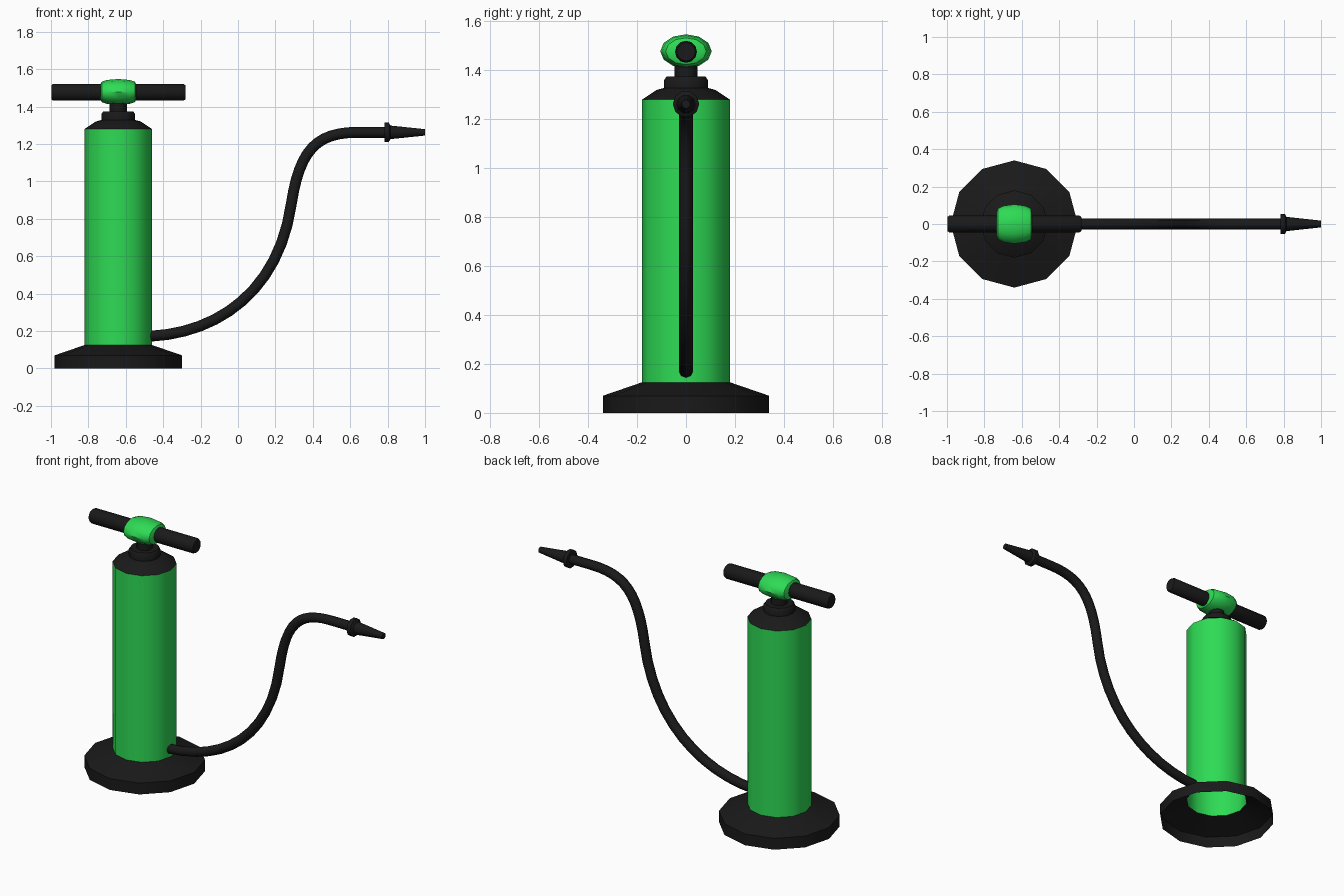
import bpy, math

if "Cube" in bpy.data.objects:
    bpy.data.objects.remove(bpy.data.objects["Cube"])

CX = -0.64  # pump axis


def material(name, color):
    m = bpy.data.materials.new(name)
    m.diffuse_color = color
    m.use_nodes = True
    m.node_tree.nodes["Principled BSDF"].inputs["Base Color"].default_value = m.diffuse_color
    return m


BLACK = material("black_rubber", (0.01, 0.01, 0.01, 1))
GREEN = material("green_plastic", (0.027, 0.71, 0.09, 1))


def smooth(ob, angle=40):
    bpy.ops.object.select_all(action='DESELECT')
    ob.select_set(True)
    bpy.context.view_layer.objects.active = ob
    bpy.ops.object.shade_smooth_by_angle(angle=math.radians(angle))


def lathe(name, profile, mat, loc, axis='Z', sides=12, caps=(False, False), squash=1.0):
    """Spin (radius, height) points round an axis; squash scales the second cross axis."""
    verts, faces = [], []
    for r, h in profile:
        for j in range(sides):
            a = 2 * math.pi * j / sides
            c, s = r * math.cos(a), r * math.sin(a) * squash
            verts.append((c, s, h) if axis == 'Z' else (h, c, s))
    for i in range(len(profile) - 1):
        for j in range(sides):
            k = (j + 1) % sides
            a, b = i * sides, (i + 1) * sides
            faces.append((a + j, a + k, b + k, b + j))
    if caps[0]:
        faces.append(tuple(reversed(range(sides))))
    if caps[1]:
        faces.append(tuple(range(len(verts) - sides, len(verts))))
    me = bpy.data.meshes.new(name)
    me.from_pydata(verts, [], faces)
    me.materials.append(mat)
    ob = bpy.data.objects.new(name, me)
    ob.location = loc
    bpy.context.collection.objects.link(ob)
    smooth(ob)
    return ob


# Hollow foot and open barrel
lathe("base", [(0.34, 0), (0.34, 0.07), (0.18, 0.125)], BLACK, (CX, 0, 0))
lathe("barrel", [(0.18, 0.125), (0.18, 1.28)], GREEN, (CX, 0, 0))

# Stepped cap and piston rod
lathe("cap", [(0.18, 1.28), (0.12, 1.32), (0.09, 1.328), (0.09, 1.36), (0.08, 1.374)],
      BLACK, (CX, 0, 0), caps=(False, True))
lathe("piston_rod", [(0.046, 1.36), (0.046, 1.45)], BLACK, (CX, 0, 0))

# T handle with a rounded hub
lathe("handle_bar", [(0.038, -0.358), (0.045, -0.348), (0.045, 0.348), (0.038, 0.358)],
      BLACK, (CX, 0, 1.476), axis='X', caps=(True, True))
lathe("handle_hub", [(0.065, -0.095), (0.083, -0.088), (0.097, -0.06), (0.105, 0),
                     (0.097, 0.06), (0.083, 0.088), (0.065, 0.095)],
      GREEN, (CX, 0, 1.478), axis='X', caps=(True, True), squash=0.66)

# Hose: (point, left handle, right handle) in x, z
path = [((-0.47, 0.172), (-0.6, 0.165), (-0.10, 0.19)),
        ((0.285, 0.88), (0.22, 0.42), (0.33, 1.17)),
        ((0.64, 1.262), (0.42, 1.262), (0.69, 1.262)),
        ((0.80, 1.262), (0.75, 1.262), (0.85, 1.262))]
cu = bpy.data.curves.new("hose_path", 'CURVE')
cu.dimensions = '3D'
cu.bevel_depth = 0.029
cu.bevel_resolution = 2
cu.resolution_u = 12
cu.use_fill_caps = True
sp = cu.splines.new('BEZIER')
sp.bezier_points.add(len(path) - 1)
for bp, (co, hl, hr) in zip(sp.bezier_points, path):
    bp.handle_left_type = bp.handle_right_type = 'FREE'
    bp.co = (co[0], 0, co[1])
    bp.handle_left = (hl[0], 0, hl[1])
    bp.handle_right = (hr[0], 0, hr[1])
hose = bpy.data.objects.new("hose", cu)
bpy.context.collection.objects.link(hose)
bpy.ops.object.select_all(action='DESELECT')
hose.select_set(True)
bpy.context.view_layer.objects.active = hose
bpy.ops.object.convert(target='MESH')
hose = bpy.context.view_layer.objects.active
hose.name = "hose"
hose.data.materials.clear()
hose.data.materials.append(BLACK)
smooth(hose, 50)

# Nozzle: collar and tapered tip
lathe("nozzle", [(0.028, 0.782), (0.054, 0.782), (0.054, 0.806), (0.038, 0.816),
                 (0.018, 1.0)], BLACK, (0, 0, 1.262), axis='X', sides=10, caps=(True, True))
